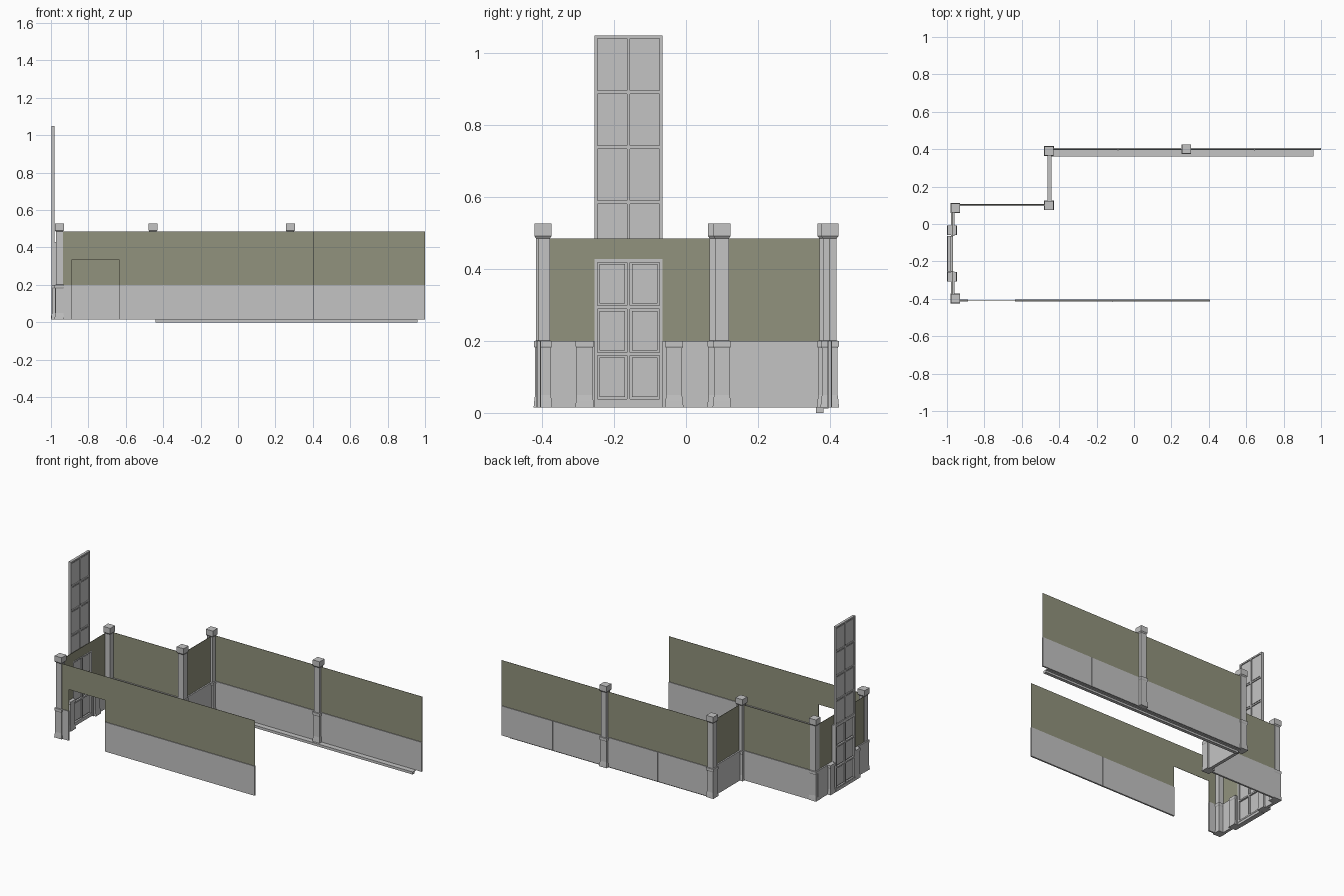
import bpy
import bmesh
from mathutils import Matrix

cube = bpy.data.objects.get("Cube")
if cube:
    bpy.data.objects.remove(cube, do_unlink=True)


def material(name, rgb):
    m = bpy.data.materials.new(name)
    m.use_nodes = True
    m.diffuse_color = (*rgb, 1)
    m.node_tree.nodes["Principled BSDF"].inputs["Base Color"].default_value = (*rgb, 1)
    return m


GREY = material("light_grey", (0.55, 0.55, 0.55))
OLIVE = material("olive_grey", (0.285, 0.29, 0.205))

FLOOR, DADO, TOP = 0.015, 0.2, 0.485


def finish(bm, name, mat):
    bmesh.ops.recalc_face_normals(bm, faces=bm.faces)
    mesh = bpy.data.meshes.new(name)
    bm.to_mesh(mesh)
    bm.free()
    mesh.materials.append(mat)
    obj = bpy.data.objects.new(name, mesh)
    bpy.context.collection.objects.link(obj)
    return obj


def add_box(bm, x, y, z):
    """Box between the (low, high) pairs on each axis."""
    size = [b - a for a, b in (x, y, z)]
    mid = [(a + b) / 2 for a, b in (x, y, z)]
    bmesh.ops.create_cube(bm, size=1, matrix=Matrix.Translation(mid) @ Matrix.Diagonal((*size, 1)))


def wall_boxes(name, mat, axis, at, thick, rects):
    """Upright slabs along one axis; rects are (start, end, bottom, top)."""
    bm = bmesh.new()
    across = (at - thick / 2, at + thick / 2)
    for a, b, low, high in rects:
        if axis == "x":
            add_box(bm, (a, b), across, (low, high))
        else:
            add_box(bm, across, (a, b), (low, high))
    return finish(bm, name, mat)


def post(name, x, y, profile):
    """Square post lofted through (height, half width) rings."""
    bm = bmesh.new()
    rings = [[bm.verts.new((x + sx * h, y + sy * h, z))
              for sx, sy in ((-1, -1), (1, -1), (1, 1), (-1, 1))] for z, h in profile]
    for low, high in zip(rings, rings[1:]):
        for i in range(4):
            j = (i + 1) % 4
            bm.faces.new((low[i], low[j], high[j], high[i]))
    bm.faces.new(rings[0])
    bm.faces.new(rings[-1])
    return finish(bm, name, GREY)


def paned_door(name, x, y, z, rows, border):
    """Framed door with two columns of raised panes on both sides."""
    bm = bmesh.new()
    mid, half = sum(x) / 2, (x[1] - x[0]) / 2
    add_box(bm, (mid - half * 0.3, mid + half * 0.3), y, z)
    centre = sum(y) / 2
    for a, b in ((y[0], y[0] + border), (centre - border / 2, centre + border / 2),
                 (y[1] - border, y[1])):
        add_box(bm, x, (a, b), z)
    pitch = (z[1] - z[0] - border) / rows
    for r in range(rows + 1):
        low = z[0] + r * pitch
        add_box(bm, x, y, (low, low + border))
    # Pane fields
    gap = border * 0.6
    for r in range(rows):
        low = z[0] + r * pitch + border
        for a, b in ((y[0] + border, centre - border / 2), (centre + border / 2, y[1] - border)):
            add_box(bm, (mid - half * 0.6, mid + half * 0.6), (a + gap, b - gap),
                    (low + gap, low + pitch - border - gap))
    return finish(bm, name, GREY)


# Lower grey walls
LOW = (FLOOR, DADO)
wall_boxes("back_lower_wall", GREY, "x", 0.4, 0.01, [(-0.45, 1.0, *LOW)])
wall_boxes("step_lower_wall", GREY, "y", -0.452, 0.02, [(0.1, 0.39, *LOW)])
wall_boxes("middle_lower_wall", GREY, "x", 0.102, 0.011, [(-0.955, -0.455, *LOW)])
wall_boxes("side_lower_wall", GREY, "y", -0.97, 0.018, [(-0.4, -0.255, *LOW), (-0.065, 0.09, *LOW)])
wall_boxes("front_lower_wall", GREY, "x", -0.41, 0.01, [(-0.965, -0.887, *LOW), (-0.635, 0.405, *LOW)])

# Upper olive walls, very thin
HIGH = (DADO, TOP)
THIN = 0.002
wall_boxes("back_upper_wall", OLIVE, "x", 0.4, THIN, [(-0.45, 1.0, *HIGH)])
wall_boxes("step_upper_wall", OLIVE, "y", -0.452, THIN, [(0.1, 0.39, *HIGH)])
wall_boxes("middle_upper_wall", OLIVE, "x", 0.102, THIN, [(-0.955, -0.455, *HIGH)])
wall_boxes("side_upper_wall", OLIVE, "y", -0.97, THIN,
           [(-0.4, -0.255, *HIGH), (-0.255, -0.065, 0.425, TOP), (-0.065, 0.09, *HIGH)])
wall_boxes("front_upper_wall", OLIVE, "x", -0.41, THIN,
           [(-0.965, -0.887, *HIGH), (-0.887, -0.635, 0.335, TOP), (-0.635, 0.405, *HIGH)])

# Joint strips on the lower walls
STRIP = 0.003
wall_boxes("back_wall_joints", GREY, "x", 0.4, 0.013,
           [(x - STRIP, x + STRIP, *LOW) for x in (-0.085, 0.645)])
wall_boxes("front_wall_joint", GREY, "x", -0.41, 0.013, [(-0.115 - STRIP, -0.115 + STRIP, *LOW)])

# Full height columns on moulded pedestals
BASE = [(FLOOR, 0.026), (0.035, 0.024), (0.05, 0.022), (0.18, 0.022), (0.185, 0.025), (DADO, 0.025)]
COLUMN = BASE + [(DADO + 0.001, 0.019), (0.485, 0.019), (0.492, 0.024), (0.527, 0.024)]
COLUMNS = {"front_corner": (-0.955, -0.398), "side_corner": (-0.955, 0.085),
           "inner_corner": (-0.455, 0.1), "back_corner": (-0.455, 0.39),
           "back_middle": (0.28, 0.4)}
for name, (x, y) in COLUMNS.items():
    post(name + "_column", x, y, COLUMN)

# Short posts beside the door
for name, y in (("front", -0.282), ("back", -0.033)):
    post(name + "_door_post", -0.973, y, BASE)

# Lower door in the opening and the tall panel above it
paned_door("lower_door", (-0.998, -0.968), (-0.255, -0.065), (FLOOR + 0.015, 0.428), 3, 0.009)
paned_door("tall_door_panel", (-0.998, -0.982), (-0.255, -0.065), (0.428, 1.05), 4, 0.009)
bm = bmesh.new()
add_box(bm, (-1.0, -0.97), (-0.257, -0.063), (FLOOR, FLOOR + 0.02))
finish(bm, "door_sill", GREY)

# Ledge and rail under the back wall
bm = bmesh.new()
add_box(bm, (-0.44, 0.96), (0.362, 0.382), (0, 0.014))
add_box(bm, (-0.44, 0.96), (0.362, 0.397), (0.012, 0.016))
finish(bm, "back_floor_rail", GREY)
